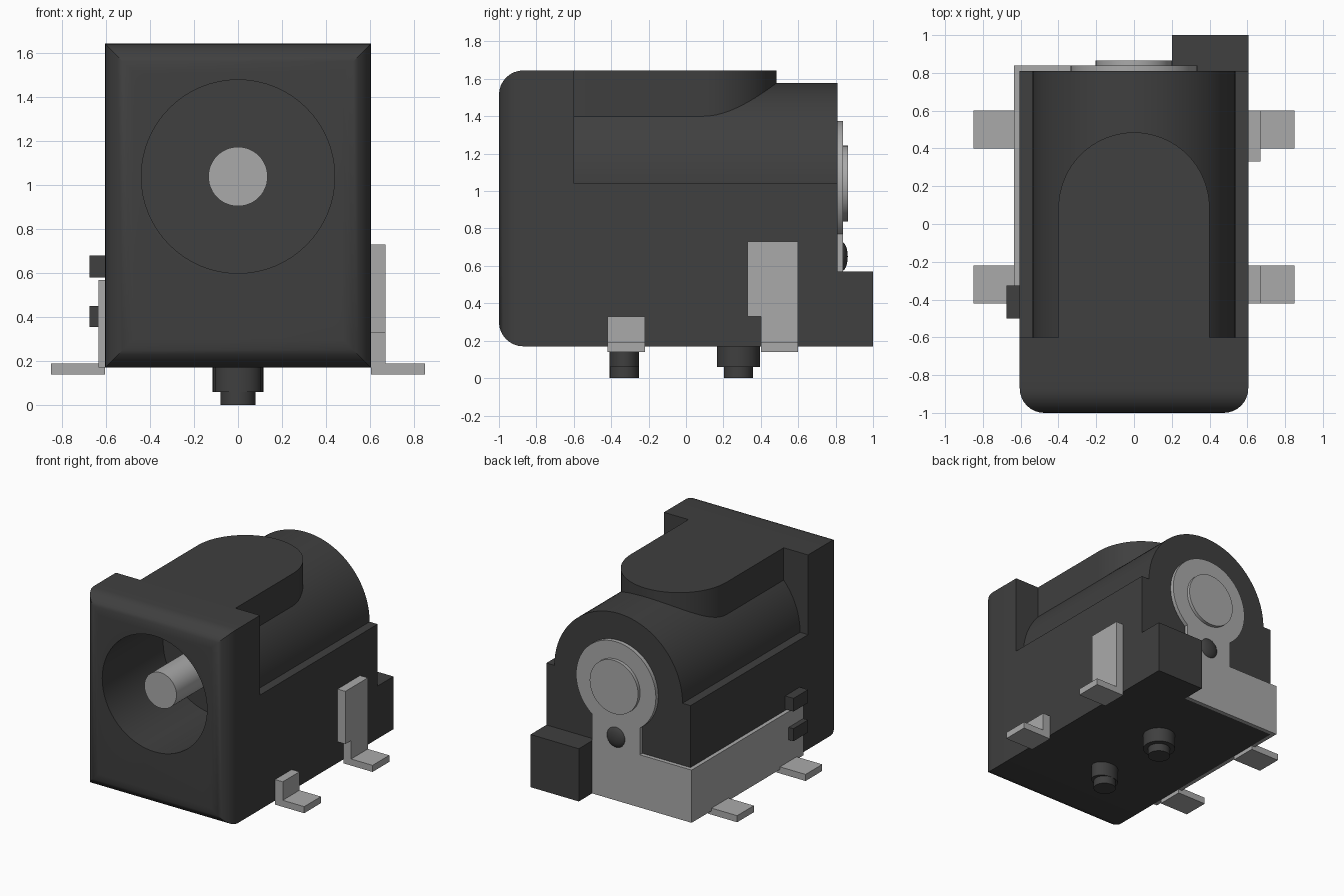
import bpy, bmesh, math
from mathutils import Matrix

cube = bpy.data.objects.get("Cube")
if cube:
    bpy.data.objects.remove(cube, do_unlink=True)


def material(name, v):
    m = bpy.data.materials.new(name)
    m.use_nodes = True
    m.diffuse_color = (v, v, v, 1)
    bsdf = next(n for n in m.node_tree.nodes if n.type == 'BSDF_PRINCIPLED')
    bsdf.inputs["Base Color"].default_value = (v, v, v, 1)
    return m


PLASTIC = material("black plastic", 0.05)
METAL = material("grey metal", 0.40)
AXIS = 1.04       # height of the socket axis
BACK = 0.81       # rear face of the housing


def finish(name, bm, mat, smooth=False):
    bmesh.ops.recalc_face_normals(bm, faces=bm.faces[:])
    me = bpy.data.meshes.new(name)
    bm.to_mesh(me)
    bm.free()
    me.materials.append(mat)
    ob = bpy.data.objects.new(name, me)
    bpy.context.collection.objects.link(ob)
    if smooth:
        smooth_shade(ob)
    return ob


def select(ob):
    bpy.ops.object.select_all(action='DESELECT')
    ob.select_set(True)
    bpy.context.view_layer.objects.active = ob


def smooth_shade(ob):
    select(ob)
    bpy.ops.object.shade_smooth_by_angle(angle=math.radians(30))


def box_mesh(x, y, z):
    bm = bmesh.new()
    bmesh.ops.create_cube(bm, size=1)
    for v in bm.verts:
        v.co = [(r[0] + r[1]) / 2 + c * (r[1] - r[0]) for r, c in zip((x, y, z), v.co)]
    return bm


def box(name, x, y, z, mat):
    return finish(name, box_mesh(x, y, z), mat)


def prism(name, pts, a, b, mat, axis='y'):
    """Extrude an outline from a to b along the y or z axis."""
    bm = bmesh.new()
    place = (lambda p, t: (p[0], t, p[1])) if axis == 'y' else (lambda p, t: (p[0], p[1], t))
    lo = [bm.verts.new(place(p, a)) for p in pts]
    hi = [bm.verts.new(place(p, b)) for p in pts]
    bm.faces.new(lo)
    bm.faces.new(hi[::-1])
    for i in range(len(pts)):
        j = (i + 1) % len(pts)
        bm.faces.new((lo[i], lo[j], hi[j], hi[i]))
    return finish(name, bm, mat, True)


def arc(cx, cy, r, a0, a1, n):
    return [(cx + r * math.cos(math.radians(a0 + (a1 - a0) * i / n)),
             cy + r * math.sin(math.radians(a0 + (a1 - a0) * i / n))) for i in range(n + 1)]


def circle(cx, cy, rx, ry, n=48):
    return [(cx + rx * math.cos(2 * math.pi * i / n),
             cy + ry * math.sin(2 * math.pi * i / n)) for i in range(n)]


# Front block with rounded front edges
bm = box_mesh((-0.605, 0.605), (-1, -0.6), (0.17, 1.645))
front = [e for e in bm.edges if all(v.co.y < -0.99 for v in e.verts)]
bmesh.ops.bevel(bm, geom=front, offset=0.13, segments=8, profile=0.5, affect='EDGES')
front_block = finish("front_block", bm, PLASTIC)

# Rear housing: square base with a barrel on top
outline = ([(-0.605, 0.17), (0.605, 0.17), (0.605, AXIS)]
           + arc(0, AXIS, 0.538, 0, 180, 48) + [(-0.605, AXIS)])
rear_housing = prism("rear_housing", outline, -0.6, BACK, PLASTIC)

# Raised flat tongue on the barrel
tongue = [(-0.4, -0.6), (0.4, -0.6)] + arc(0, 0.085, 0.4, 0, 180, 32)
top_tongue = prism("top_tongue", tongue, 1.38, 1.645, PLASTIC, 'z')

# Socket bore
bore = prism("bore_cutter", circle(0, AXIS, 0.44, 0.44, 64), -1.2, -0.27, PLASTIC)
bore.hide_render = True
for ob in (front_block, rear_housing, top_tongue):
    select(ob)
    mod = ob.modifiers.new("bore", 'BOOLEAN')
    mod.operation = 'DIFFERENCE'
    mod.solver = 'EXACT'
    mod.object = bore
    bpy.ops.object.modifier_apply(modifier=mod.name)
    smooth_shade(ob)
bpy.data.objects.remove(bore, do_unlink=True)

# Centre pin and its riveted rear end
prism("centre_pin", circle(0, AXIS, 0.135, 0.135), -0.93, -0.2, METAL)
prism("pin_rivet", circle(0, AXIS, 0.203, 0.203), BACK, 0.865, METAL)

# Rear contact plate: disc, neck and foot in one outline
a = math.degrees(math.acos(0.2 / 0.335))
plate = ([(0.2, 0.17)] + arc(0, AXIS, 0.335, -a, 180 + a, 48)
         + [(-0.2, 0.57), (-0.635, 0.57), (-0.635, 0.17)])
prism("rear_contact_plate", plate, BACK, 0.84, METAL)
box("side_contact_plate", (-0.635, -0.605), (-0.5, BACK), (0.17, 0.57), METAL)

# Rear corner block and domed stud
box("rear_corner_block", (0.2, 0.605), (BACK, 1), (0.17, 0.57), PLASTIC)
bm = bmesh.new()
bmesh.ops.create_uvsphere(bm, u_segments=24, v_segments=12, radius=1,
                          matrix=Matrix.Translation((0, 0.83, 0.65)) @ Matrix.Diagonal((0.08, 0.035, 0.08, 1)))
finish("rear_stud", bm, PLASTIC, True)

# Side clips that hold the contact plate
for i, z in enumerate(((0.355, 0.45), (0.58, 0.68))):
    box(f"side_clip_{i + 1}", (-0.675, -0.6), (-0.5, -0.325), z, PLASTIC)

# Solder feet on both sides
for label, y in (("front", (-0.42, -0.22)), ("rear", (0.4, 0.6))):
    box(f"{label}_right_foot", (-0.85, -0.605), y, (0.14, 0.19), METAL)
    box(f"{label}_left_foot", (0.605, 0.85), y, (0.14, 0.19), METAL)
    box(f"{label}_left_foot_riser", (0.605, 0.67), y, (0.19, 0.33), METAL)
box("rear_left_tab", (0.605, 0.67), (0.33, 0.6), (0.33, 0.73), METAL)

# Stepped locating pegs underneath
for label, y, rx, ry in (("front", -0.33, 0.105, 0.08), ("rear", 0.28, 0.115, 0.115)):
    prism(f"{label}_peg_base", circle(0, y, rx, ry), 0.06, 0.18, PLASTIC, 'z')
    prism(f"{label}_peg_tip", circle(0, y, 0.08, 0.078), 0, 0.06, PLASTIC, 'z')
